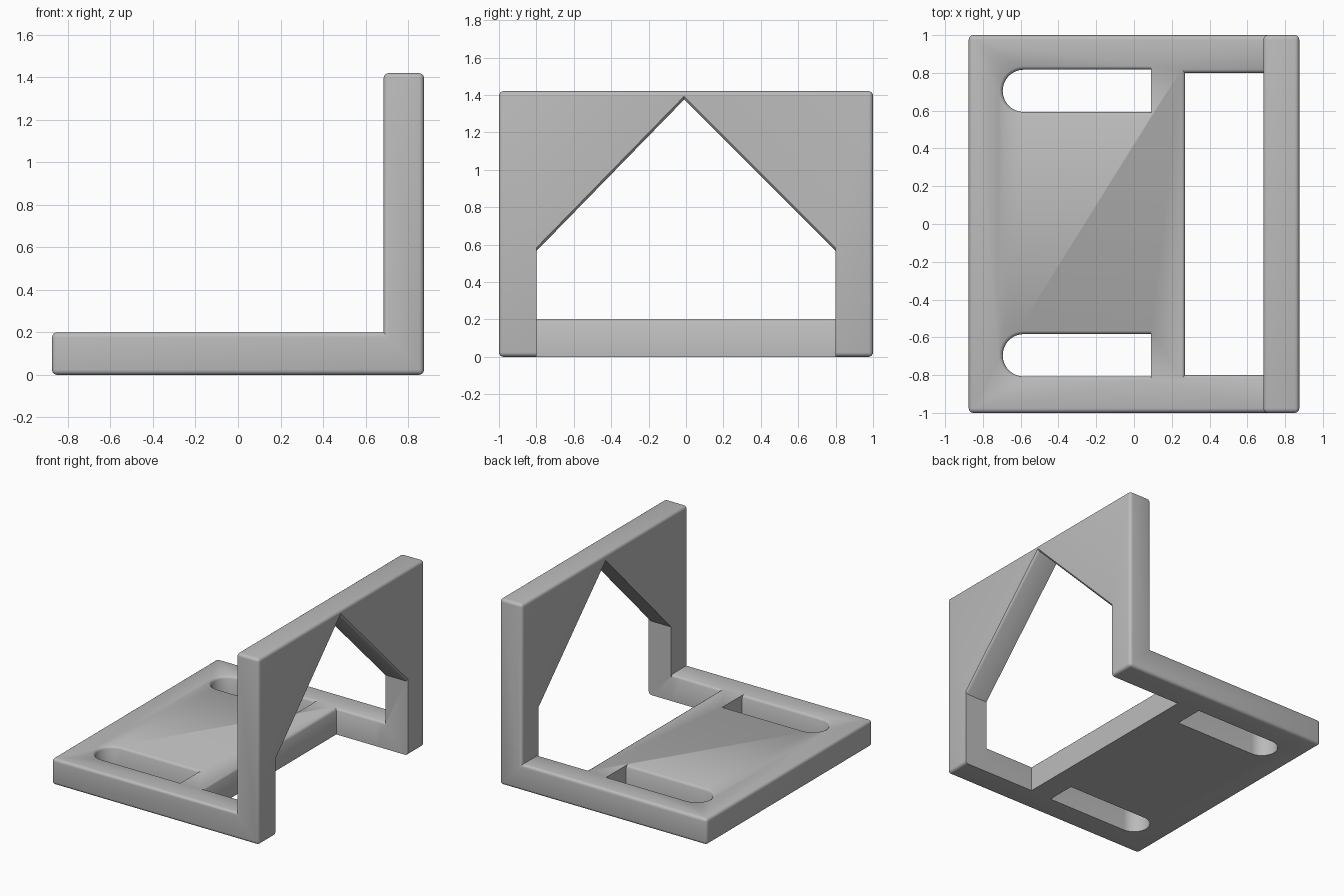
import bpy, bmesh
from math import sin, cos, pi

cube = bpy.data.objects.get("Cube")
if cube:
    bpy.data.objects.remove(cube, do_unlink=True)

grey = bpy.data.materials.new("plain grey")
grey.use_nodes = True
GREY = (0.5, 0.5, 0.5, 1)
grey.diffuse_color = GREY
grey.node_tree.nodes["Principled BSDF"].inputs["Base Color"].default_value = GREY

BASE = 0.2      # base thickness
WALL = 0.685    # inner face of the wall
OUT = 0.875     # outer face of the wall
FLARE = 0.018   # softened rim of the openings


def loft(name, rings, bevel=0):
    """Solid through matching rings of points, optionally rounding convex edges."""
    bm = bmesh.new()
    loops = [[bm.verts.new(p) for p in ring] for ring in rings]
    n = len(loops[0])
    for a, b in zip(loops, loops[1:]):
        for i in range(n):
            j = (i + 1) % n
            bm.faces.new((a[i], a[j], b[j], b[i]))
    bm.faces.new(loops[0][::-1])
    bm.faces.new(loops[-1])
    bmesh.ops.recalc_face_normals(bm, faces=bm.faces)
    if bevel:
        edges = [e for e in bm.edges if e.calc_face_angle_signed() > 0.1]
        bmesh.ops.bevel(bm, geom=edges, offset=bevel, segments=4,
                        profile=0.5, affect='EDGES')
    mesh = bpy.data.meshes.new(name)
    bm.to_mesh(mesh)
    bm.free()
    mesh.materials.append(grey)
    obj = bpy.data.objects.new(name, mesh)
    bpy.context.collection.objects.link(obj)
    return obj


def upright(outline):
    """Rings of a vertical cutter that widens at the top of the base."""
    levels = [(-0.1, 0), (BASE - FLARE, 0), (BASE - FLARE * 0.4, FLARE * 0.35),
              (BASE, FLARE), (BASE + 0.05, FLARE)]
    return [[(x, y, z) for x, y in outline(f)] for z, f in levels]


def slot(cy):
    def outline(f):
        r = 0.112 + f
        arc = [(-0.583 + r * cos(a), cy + r * sin(a))
               for a in (pi / 2 + pi * i / 24 for i in range(25))]
        return arc + [(0.09, cy - r), (0.09, cy + r)]
    return outline


def base_gap(f):
    return [(0.27 - f, -0.8 - f), (WALL, -0.8 - f), (WALL, 0.8 + f), (0.27 - f, 0.8 + f)]


def gable(x, f):
    """House-shaped opening of the wall; only its slopes widen."""
    return [(x, -0.8, -0.1), (x, 0.8, -0.1), (x, 0.8, 0.565 + f),
            (x, -0.01, 1.375 + f), (x, -0.8, 0.565 + f)]


# L-shaped body
profile = [(-OUT, 0), (OUT, 0), (OUT, 1.42), (WALL, 1.42), (WALL, BASE), (-OUT, BASE)]
bracket = loft("angle_bracket", [[(x, y, z) for x, z in profile] for y in (-1, 1)], 0.024)

# Openings
cutters = [
    loft("left_slot_cutter", upright(slot(0.705))),
    loft("right_slot_cutter", upright(slot(-0.695))),
    loft("base_gap_cutter", upright(base_gap)),
    loft("wall_opening_cutter", [gable(x, f) for x, f in (
        (0.6, 0), (OUT - FLARE, 0), (OUT - FLARE * 0.4, FLARE * 0.35),
        (OUT, FLARE), (OUT + 0.1, FLARE))]),
]
bpy.ops.object.select_all(action='DESELECT')
bracket.select_set(True)
bpy.context.view_layer.objects.active = bracket
for cutter in cutters:
    cutter.hide_render = True
    mod = bracket.modifiers.new(cutter.name, 'BOOLEAN')
    mod.operation = 'DIFFERENCE'
    mod.solver = 'EXACT'
    mod.object = cutter
    bpy.ops.object.modifier_apply(modifier=mod.name)
for cutter in cutters:
    bpy.data.objects.remove(cutter, do_unlink=True)

bpy.ops.object.shade_smooth_by_angle(angle=0.6)
